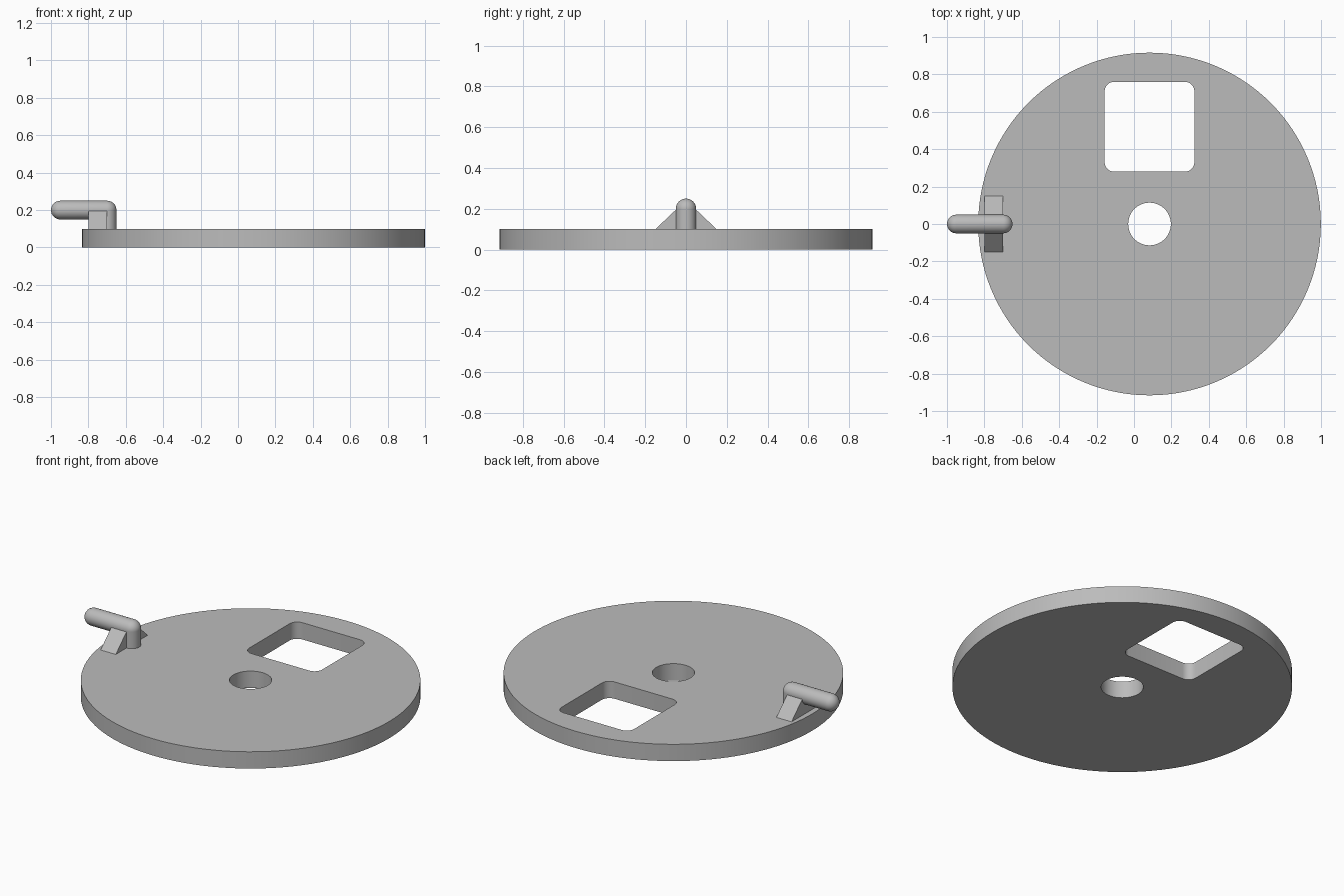
import bpy, bmesh, math
from mathutils import Matrix, Vector

cube = bpy.data.objects.get("Cube")
if cube:
    bpy.data.objects.remove(cube, do_unlink=True)

grey = bpy.data.materials.new("plain grey")
grey.use_nodes = True
colour = (0.5, 0.5, 0.5, 1)
grey.diffuse_color = colour
grey.node_tree.nodes["Principled BSDF"].inputs["Base Color"].default_value = colour

DISC_X = 0.083
THICK = 0.1
ROD_R = 0.05
ROD_Z = 0.2
POST_X = -0.7


def finish(name, bm, smooth=True):
    bmesh.ops.recalc_face_normals(bm, faces=bm.faces)
    mesh = bpy.data.meshes.new(name)
    bm.to_mesh(mesh)
    bm.free()
    obj = bpy.data.objects.new(name, mesh)
    bpy.context.collection.objects.link(obj)
    mesh.materials.append(grey)
    if smooth:
        bpy.ops.object.select_all(action='DESELECT')
        obj.select_set(True)
        bpy.context.view_layer.objects.active = obj
        bpy.ops.object.shade_smooth_by_angle(angle=math.radians(35))
    return obj


def arc(x, y, r, start, sweep, n):
    return [(x + r * math.cos(start + sweep * i / n),
             y + r * math.sin(start + sweep * i / n)) for i in range(n)]


def rounded_square(x, y, half, r, n=8):
    pts = []
    for k, (sx, sy) in enumerate([(1, 1), (-1, 1), (-1, -1), (1, -1)]):
        pts += arc(x + sx * (half - r), y + sy * (half - r), r,
                   k * math.pi / 2, math.pi / 2 * n / (n - 1), n)
    return pts


def extrude_outlines(bm, loops, vector, place):
    """Fill the outlines, later ones as holes, and extrude into a solid."""
    edges = []
    for pts in loops:
        vs = [bm.verts.new(place(*p)) for p in pts]
        edges += [bm.edges.new((vs[i - 1], vs[i])) for i in range(len(vs))]
    bmesh.ops.triangle_fill(bm, edges=edges, use_beauty=True)
    top = bmesh.ops.extrude_face_region(bm, geom=bm.faces[:], use_keep_orig=True)
    moved = [g for g in top["geom"] if isinstance(g, bmesh.types.BMVert)]
    bmesh.ops.translate(bm, verts=moved, vec=vector)


# Disc with centre hole and rounded square window
bm = bmesh.new()
extrude_outlines(bm, [arc(DISC_X, 0, 0.916, 0, math.tau, 128),
                      arc(DISC_X, 0, 0.114, 0, math.tau, 64),
                      rounded_square(DISC_X, 0.52, 0.24, 0.05)],
                 (0, 0, THICK), lambda x, y: (x, y, 0))
finish("disc", bm)

# Brace under the handle
bm = bmesh.new()
extrude_outlines(bm, [[(-0.15, THICK), (0.15, THICK), (0.045, ROD_Z), (-0.045, ROD_Z)]],
                 (0.1, 0, 0), lambda y, z: (-0.8, y, z))
finish("handle_brace", bm, smooth=False)


# Bent handle: round-ended rods meeting at the elbow
def rod(name, start, end, domes):
    a, b = Vector(start), Vector(end)
    turn = (b - a).to_track_quat('Z', 'Y').to_matrix().to_4x4()
    bm = bmesh.new()
    bmesh.ops.create_cone(bm, cap_ends=not domes, segments=32, radius1=ROD_R,
                          radius2=ROD_R, depth=(b - a).length,
                          matrix=Matrix.Translation((a + b) / 2) @ turn)
    if domes:
        for point, side in ((a, -1), (b, 1)):
            ball = bmesh.ops.create_uvsphere(bm, u_segments=32, v_segments=16, radius=ROD_R,
                                             matrix=Matrix.Translation(point) @ turn)
            axis = (b - a).normalized() * side
            inner = [v for v in ball["verts"] if (v.co - point).dot(axis) < -0.001]
            bmesh.ops.delete(bm, geom=inner, context='VERTS')
        bmesh.ops.remove_doubles(bm, verts=bm.verts, dist=0.0005)
    finish(name, bm)


rod("handle_grip", (-0.95, 0, ROD_Z), (POST_X, 0, ROD_Z), True)
rod("handle_post", (POST_X, 0, THICK), (POST_X, 0, ROD_Z), False)
